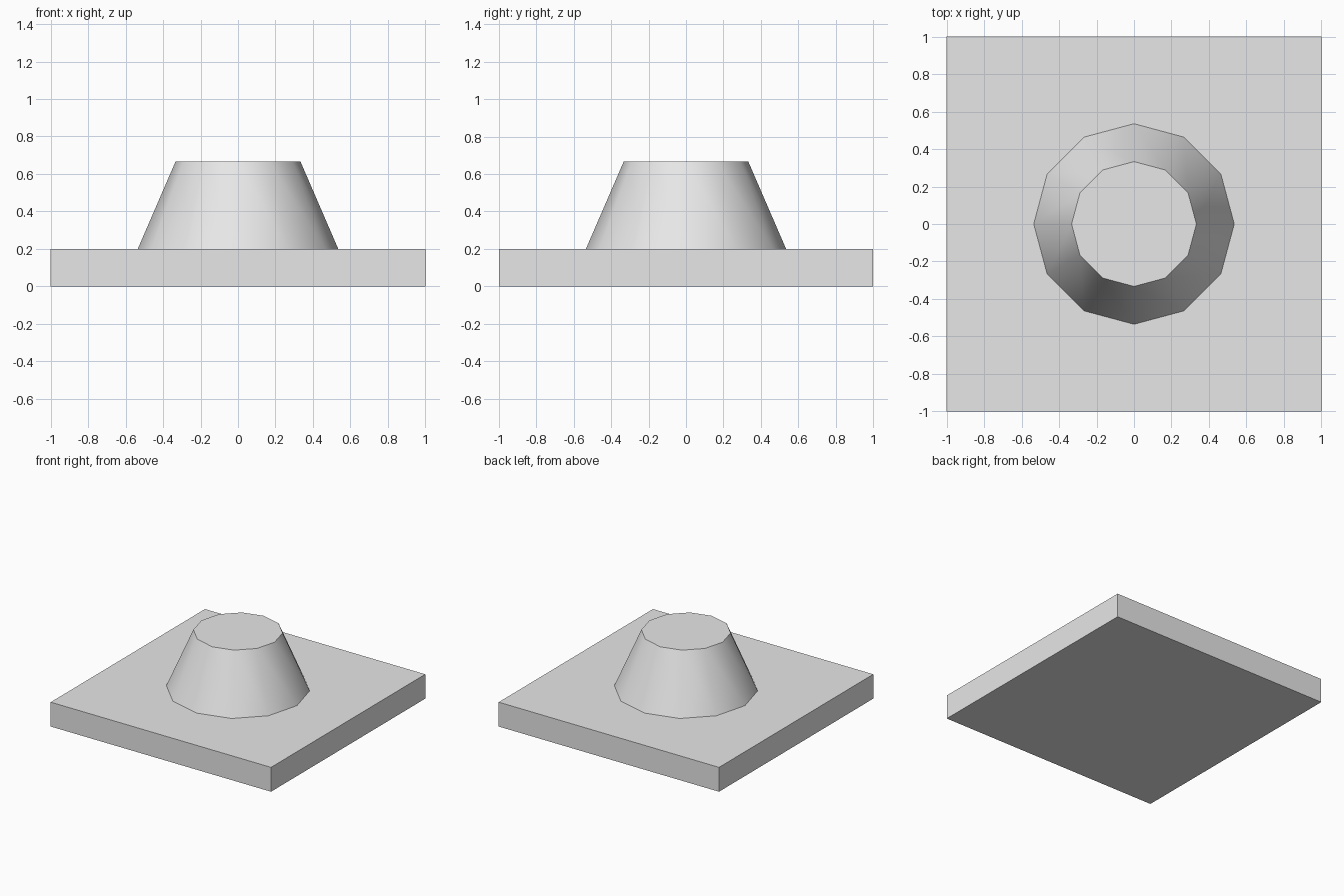
import bpy
import math

if "Cube" in bpy.data.objects:
    bpy.data.objects.remove(bpy.data.objects["Cube"], do_unlink=True)

BASE_HEIGHT = 0.2
TOP_HEIGHT = 0.667

# Single plain grey
grey = bpy.data.materials.new("light_grey")
grey.use_nodes = True
colour = (0.8, 0.8, 0.8, 1)
grey.diffuse_color = colour
grey.node_tree.nodes["Principled BSDF"].inputs["Base Color"].default_value = colour


def finish(name):
    obj = bpy.context.object
    obj.name = name
    obj.data.name = name
    obj.data.materials.append(grey)
    return obj


# Square base slab
bpy.ops.mesh.primitive_cube_add(size=2, location=(0, 0, BASE_HEIGHT / 2))
slab = finish("base_slab")
slab.scale.z = BASE_HEIGHT / 2
bpy.ops.object.transform_apply(location=False, rotation=False, scale=True)

# Twelve-sided tapered boss with smooth sides and a flat cap
bpy.ops.mesh.primitive_cone_add(
    vertices=12, radius1=0.535, radius2=0.333,
    depth=TOP_HEIGHT - BASE_HEIGHT,
    location=(0, 0, (TOP_HEIGHT + BASE_HEIGHT) / 2))
finish("tapered_boss")
bpy.ops.object.shade_smooth_by_angle(angle=math.radians(40))
